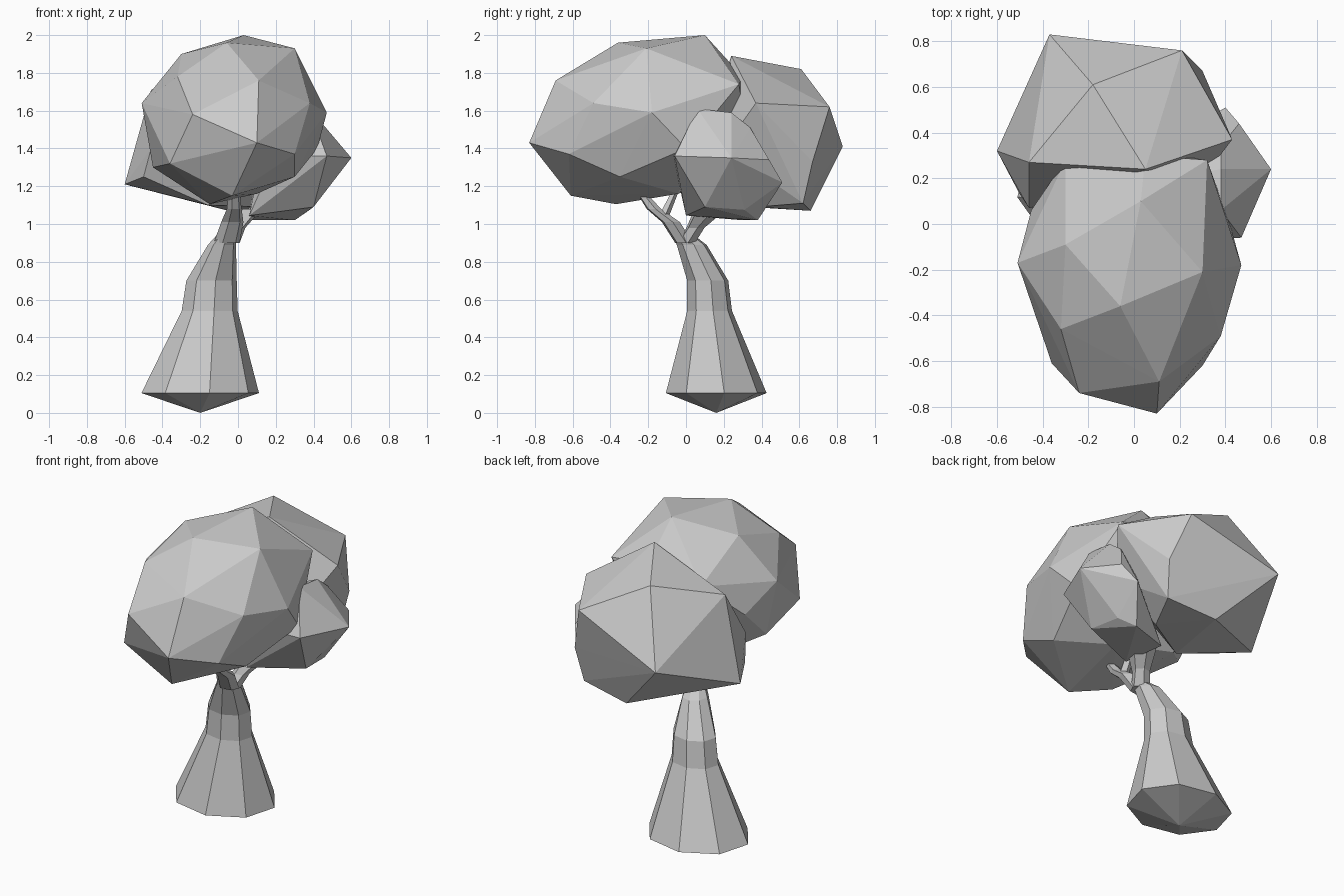
import bpy, bmesh, math


def finish(name, bm):
    bmesh.ops.recalc_face_normals(bm, faces=bm.faces[:])
    mesh = bpy.data.meshes.new(name)
    bm.to_mesh(mesh)
    bm.free()
    obj = bpy.data.objects.new(name, mesh)
    bpy.context.collection.objects.link(obj)
    return obj


def clump(name, points):
    """Faceted leaf mass: convex hull around a few corner points."""
    bm = bmesh.new()
    for p in points:
        bm.verts.new(p)
    res = bmesh.ops.convex_hull(bm, input=bm.verts[:])
    loose = [v for v in bm.verts if not v.link_faces]
    bmesh.ops.delete(bm, geom=loose, context='VERTS')
    return finish(name, bm)


def limb(name, stations, sides, tip=None):
    """Faceted tube through stations (x, y, z, rx, ry); tip is an optional root point."""
    bm = bmesh.new()
    rings = []
    for x, y, z, rx, ry in stations:
        ring = []
        for i in range(sides):
            a = 2 * math.pi * (i + 0.2) / sides
            ring.append(bm.verts.new((x + rx * math.cos(a), y + ry * math.sin(a), z)))
        rings.append(ring)
    for lo, hi in zip(rings, rings[1:]):
        for i in range(sides):
            j = (i + 1) % sides
            bm.faces.new((lo[i], lo[j], hi[j], hi[i]))
    bm.faces.new(rings[-1])
    if tip:
        t = bm.verts.new(tip)
        for i in range(sides):
            bm.faces.new((t, rings[0][(i + 1) % sides], rings[0][i]))
    else:
        bm.faces.new(rings[0][::-1])
    return finish(name, bm)


# Trunk with flared foot and pointed underside
limb("trunk", [
    (-0.20, 0.16, 0.105, 0.315, 0.27),
    (-0.15, 0.125, 0.54, 0.15, 0.12),
    (-0.14, 0.115, 0.70, 0.135, 0.11),
    (-0.085, 0.03, 0.89, 0.075, 0.08),
    (-0.055, -0.02, 0.95, 0.05, 0.05),
], 8, tip=(-0.20, 0.16, 0.0))

# Branches into the leaf masses
limb("front_branch", [
    (-0.06, -0.01, 0.90, 0.07, 0.05),
    (-0.03, -0.08, 1.01, 0.06, 0.05),
    (-0.02, -0.17, 1.08, 0.04, 0.04),
    (-0.02, -0.24, 1.17, 0.03, 0.025),
], 6)
limb("twig", [
    (-0.02, -0.12, 1.04, 0.03, 0.03),
    (-0.03, -0.06, 1.17, 0.03, 0.02),
], 5)
limb("back_branch", [
    (-0.05, 0.0, 0.90, 0.06, 0.05),
    (-0.01, 0.05, 0.98, 0.05, 0.05),
    (0.05, 0.13, 1.08, 0.08, 0.09),
], 6)

# Large front leaf mass
clump("front_foliage", [
    (0.03, 0.10, 2.00), (0.30, -0.21, 1.93), (-0.06, -0.36, 1.96),
    (-0.30, -0.09, 1.90), (-0.30, 0.28, 1.72), (0.05, 0.30, 1.78),
    (0.32, 0.28, 1.74), (-0.51, -0.17, 1.64), (-0.32, -0.46, 1.78),
    (0.11, -0.69, 1.76), (0.10, -0.83, 1.43), (-0.24, -0.74, 1.58),
    (0.38, -0.49, 1.64), (0.47, -0.18, 1.59), (-0.36, -0.61, 1.32),
    (-0.45, -0.15, 1.30), (0.30, -0.62, 1.37), (0.30, -0.35, 1.25),
    (-0.03, -0.61, 1.15), (-0.15, -0.37, 1.105), (0.10, -0.04, 1.16),
    (-0.25, 0.05, 1.20), (0.42, 0.0, 1.40), (-0.45, 0.06, 1.50),
    (0.05, 0.32, 1.50),
])

# Rear leaf mass
clump("rear_foliage", [
    (-0.18, 0.61, 1.82), (0.21, 0.76, 1.62), (-0.37, 0.83, 1.41),
    (0.30, 0.67, 1.33), (0.43, 0.37, 1.64), (-0.60, 0.32, 1.21),
    (-0.46, 0.27, 1.71), (0.05, 0.24, 1.89), (-0.05, 0.66, 1.07),
    (0.27, 0.62, 1.11), (0.15, 0.37, 1.09), (-0.16, 0.18, 1.10),
    (-0.50, 0.13, 1.25), (-0.46, 0.07, 1.40), (0.30, 0.20, 1.40),
])

# Small side leaf mass
clump("side_foliage", [
    (0.60, 0.24, 1.35), (0.47, -0.06, 1.36), (0.46, 0.44, 1.34),
    (0.38, 0.06, 1.61), (0.38, 0.24, 1.59), (0.38, 0.34, 1.51),
    (0.40, 0.51, 1.22), (0.40, 0.10, 1.09), (0.38, 0.31, 1.075),
    (0.30, 0.38, 1.02), (0.05, 0.30, 1.02), (0.06, 0.0, 1.045),
    (0.20, -0.07, 1.36), (0.15, 0.20, 1.50),
])
